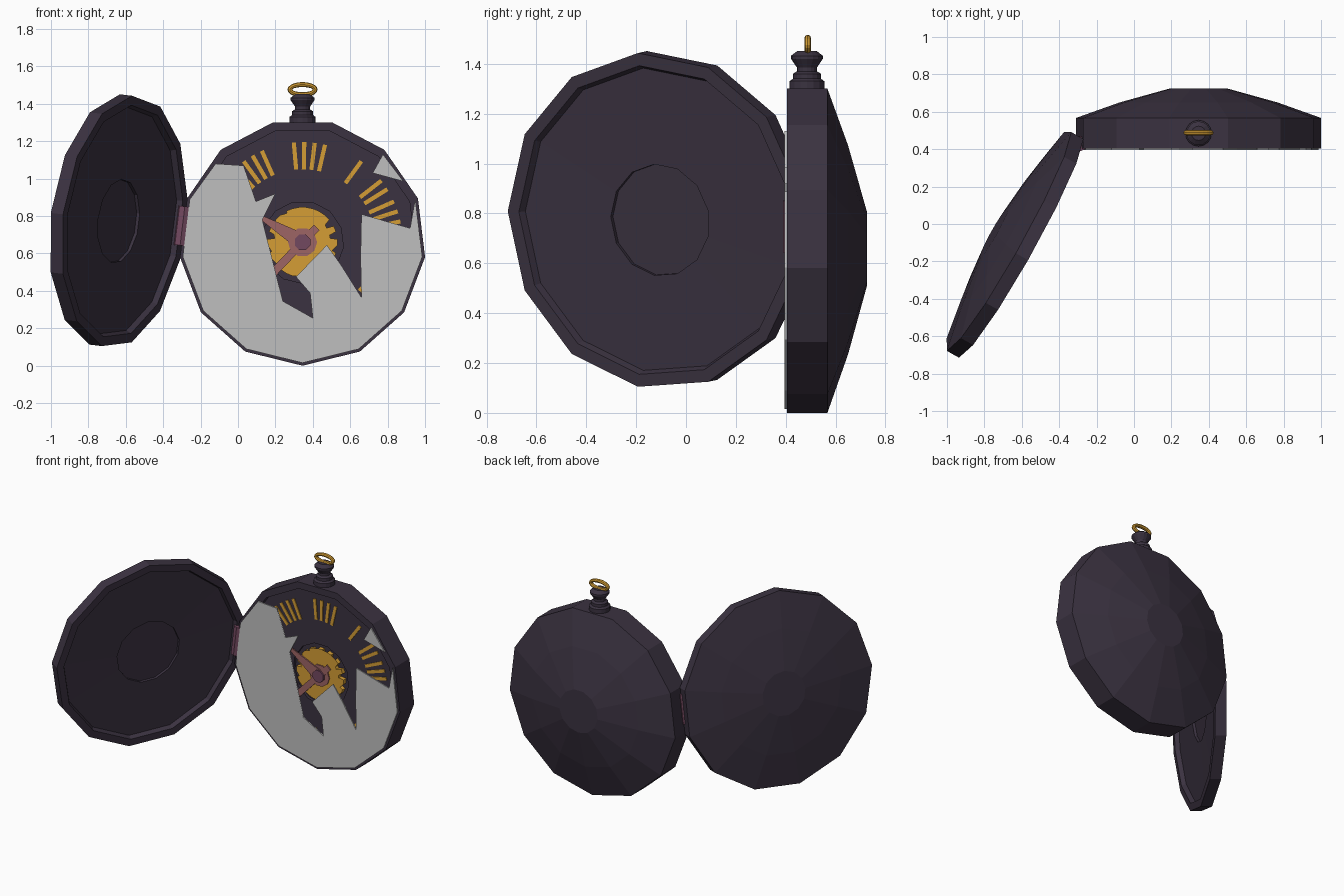
import bpy, bmesh, math
from mathutils import Matrix, Vector

if "Cube" in bpy.data.objects:
    bpy.data.objects.remove(bpy.data.objects["Cube"])

N = 13                       # sides of case and lid
CX, CZ, CY = 0.345, 0.66, 0.485   # dial centre, crown depth
pol = lambda r, a: (CX + r * math.cos(math.radians(a)), CZ + r * math.sin(math.radians(a)))


def material(name, rgb):
    m = bpy.data.materials.new(name)
    m.diffuse_color = (*rgb, 1)
    m.use_nodes = True
    m.node_tree.nodes["Principled BSDF"].inputs["Base Color"].default_value = m.diffuse_color
    return m


DARK = material("dark_plum_metal", (0.043, 0.032, 0.052))
GOLD = material("gold", (0.66, 0.34, 0.035))
PINK = material("rose_copper", (0.34, 0.13, 0.13))
MAUVE = material("mauve_metal", (0.17, 0.065, 0.115))
GLASS = material("grey_glass", (0.52, 0.52, 0.52))


def finish(name, bm, mat):
    bmesh.ops.recalc_face_normals(bm, faces=bm.faces)
    me = bpy.data.meshes.new(name)
    bm.to_mesh(me)
    bm.free()
    me.materials.append(mat)
    ob = bpy.data.objects.new(name, me)
    bpy.context.collection.objects.link(ob)
    return ob


def frame(x, y, z, origin):
    m = Matrix((x, y, z)).transposed().to_4x4()
    m.translation = origin
    return m


def lathe(name, profile, n, mat, m):
    """Closed turned solid: profile of (radius, height), capped at both ends."""
    bm = bmesh.new()
    rings = [[bm.verts.new(m @ Vector((r * math.cos(2 * math.pi * k / n),
                                       r * math.sin(2 * math.pi * k / n), h)))
              for k in range(n)] for r, h in profile]
    for a, b in zip(rings, rings[1:]):
        for k in range(n):
            bm.faces.new((a[k], a[(k + 1) % n], b[(k + 1) % n], b[k]))
    bm.faces.new(rings[0])
    bm.faces.new(rings[-1])
    return finish(name, bm, mat)


def plates(name, outlines, y0, y1, mat):
    """Flat prisms facing -y from lists of (x, z) outlines."""
    bm = bmesh.new()
    for pts in outlines:
        a = [bm.verts.new((x, y0, z)) for x, z in pts]
        b = [bm.verts.new((x, y1, z)) for x, z in pts]
        n = len(pts)
        bm.faces.new(a)
        bm.faces.new(b)
        for k in range(n):
            bm.faces.new((a[k], a[(k + 1) % n], b[(k + 1) % n], b[k]))
    bmesh.ops.triangulate(bm, faces=[f for f in bm.faces if len(f.verts) > 4])
    return finish(name, bm, mat)


X, Y, Z = Vector((1, 0, 0)), Vector((0, 1, 0)), Vector((0, 0, 1))

# case: recessed dial, thin rim, shallow domed back (one corner points down)
lathe("case", [(0.22, 0.465), (0.22, 0.445), (0.612, 0.445), (0.612, 0.405), (0.66, 0.405),
               (0.66, 0.567), (0.425, 0.65), (0.153, 0.725)],
      N, DARK, frame(-Z, -X, Y, Vector((CX, 0, CZ))))

# lid: swung open 119 degrees about the case edge on the left
tilt, swing = math.pi / N / 2, math.radians(119.1)
axis = Vector((math.sin(tilt), 0, math.cos(tilt)))
across = Vector((math.cos(tilt), 0, -math.sin(tilt)))
lid_dir = math.cos(swing) * across - math.sin(swing) * Y
lid_out = -lid_dir.cross(axis) * -1
lathe("lid", [(0.226, -0.022), (0.226, -0.04), (0.615, -0.045), (0.628, -0.075), (0.679, -0.075),
              (0.679, 0), (0.435, 0.045), (0.155, 0.085)],
      N, DARK, frame(lid_dir, axis, lid_out, Vector((-0.673, -0.085, 0.777))))

# hinge barrel
lathe("hinge", [(0.04, -0.105), (0.04, 0.105)], 8, MAUVE,
      frame(across, Y, axis, Vector((-0.297, 0.43, 0.747))))

# crown and bow
lathe("crown", [(0.07, 1.28), (0.07, 1.33), (0.056, 1.34), (0.056, 1.36), (0.04, 1.37),
                (0.04, 1.385), (0.064, 1.42), (0.064, 1.432), (0.038, 1.452)],
      16, DARK, frame(X, Y, Z, Vector((CX, CY, 0))))
bpy.ops.mesh.primitive_torus_add(major_segments=20, minor_segments=8, major_radius=0.067,
                                 minor_radius=0.0135, location=(CX, CY + 0.003, 1.476))
bow = bpy.context.object
bow.name = "bow"
for v in bow.data.vertices:      # lay in the xz plane, squashed into an oval
    x, y, z = v.co
    r = math.hypot(x, y)
    v.co = (x, z, -y * (r - 0.04) / r if r else 0)
bow.data.materials.append(GOLD)

# hour bars
bars = []


def bar(angle, r0=0.39, r1=0.535, w=0.011):
    c, s = math.cos(math.radians(angle)), math.sin(math.radians(angle))
    bars.append([(CX + r * c - o * s, CZ + r * s + o * c)
                 for r, o in ((r0, -w), (r1, -w), (r1, w), (r0, w))])


groups = [(86, 4), (54, 1), (35, 2), (18, 3), (-12, 3), (-42, 2), (-72, 3), (-102, 3),
          (-132, 3), (-162, 3), (-172, 3), (154, 3), (123, 4)]
for mid, count in groups:
    for i in range(count):
        bar(mid + (i - (count - 1) / 2) * 6)
plates("hour_bars", bars, 0.439, 0.446, GOLD)

# gear wheel
teeth, gear = 16, []
for t in range(teeth):
    for r, o in ((0.15, -8), (0.188, -5), (0.188, 5), (0.15, 8)):
        gear.append(pol(r, 90 + t * 360 / teeth + o))
plates("gear", [gear], 0.436, 0.47, GOLD)


# hands, hub and cap
def hand(angle, length, w0, w1, tail=0.0):
    c, s = math.cos(math.radians(angle)), math.sin(math.radians(angle))
    pts = ((-tail, -w0 * 0.6), (length * 0.9, -w1), (length, 0), (length * 0.9, w1), (-tail, w0 * 0.6)) \
        if tail else ((0, -w0), (length * 0.9, -w1), (length, 0), (length * 0.9, w1), (0, w0))
    return [(CX + a * c - b * s, CZ + a * s + b * c) for a, b in pts]


plates("hub", [[pol(0.078, k * 36) for k in range(10)]], 0.428, 0.437, PINK)
plates("long_hand", [hand(149, 0.285, 0.045, 0.012)], 0.42, 0.429, PINK)
plates("short_hand", [hand(226, 0.285, 0.035, 0.022, tail=0.11)], 0.423, 0.432, PINK)
plates("hub_cap", [[pol(0.045, k * 45 + 22.5) for k in range(8)]], 0.412, 0.425, MAUVE)

# broken glass: jagged inner edge closed by the round rim
jagged = [(-0.12, 1.08), (0.03, 1.07), (0.05, 0.86), (0.20, 0.92), (0.13, 0.78), (-0.02, 0.82),
          (-0.11, 0.85), (-0.05, 0.76), (0.0, 0.675), (-0.18, 0.62), (-0.19, 0.565), (-0.01, 0.57),
          (0.12, 0.51), (0.065, 0.345), (0.24, 0.345), (0.40, 0.255), (0.38, 0.44), (0.31, 0.475),
          (0.475, 0.645), (0.55, 0.54), (0.66, 0.365), (0.655, 0.58), (0.78, 0.70), (0.66, 0.81),
          (0.92, 0.735), (0.94, 0.85)]
rim = [pol(0.645, -90 + k * 360 / N) for k in range(4, -5, -1)]
shard = [(0.775, 1.13), (0.72, 1.03), (0.885, 0.985)]
plates("broken_glass", [jagged + rim, shard], 0.396, 0.405, GLASS)
